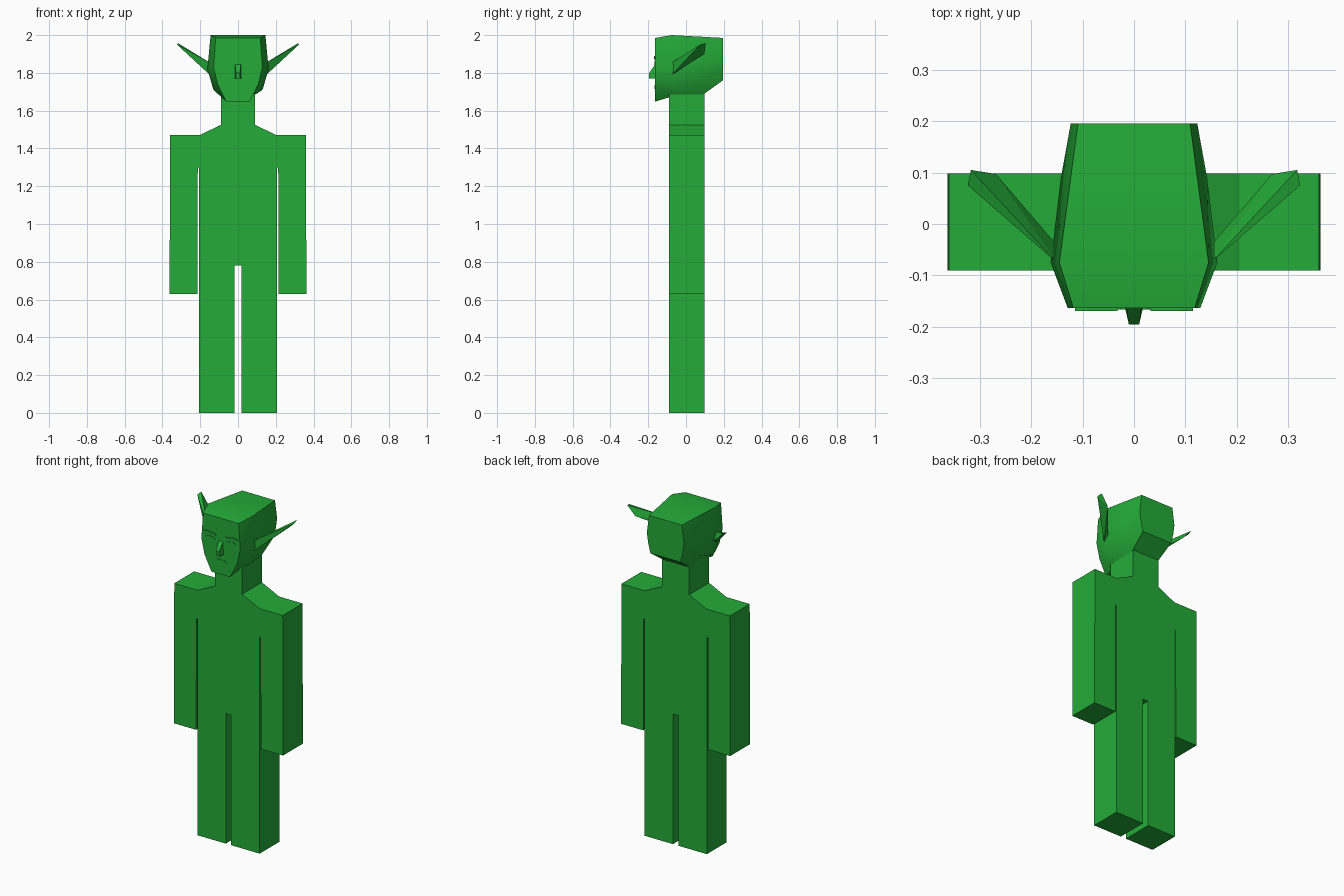
import bpy, bmesh

if "Cube" in bpy.data.objects:
    bpy.data.objects.remove(bpy.data.objects["Cube"])

green = bpy.data.materials.new("leaf_green")
green.diffuse_color = (0.018, 0.41, 0.04, 1)
green.use_nodes = True
green.node_tree.nodes["Principled BSDF"].inputs["Base Color"].default_value = green.diffuse_color


def finish(name, bm, smooth=False):
    bmesh.ops.recalc_face_normals(bm, faces=bm.faces)
    me = bpy.data.meshes.new(name)
    bm.to_mesh(me)
    bm.free()
    me.materials.append(green)
    ob = bpy.data.objects.new(name, me)
    bpy.context.collection.objects.link(ob)
    if smooth:
        bpy.ops.object.select_all(action='DESELECT')
        ob.select_set(True)
        bpy.context.view_layer.objects.active = ob
        bpy.ops.object.shade_smooth_by_angle()
    return ob


def slab(name, pts, y0, y1, smooth=False):
    """Extrude an (x, z) outline from y0 to y1."""
    bm = bmesh.new()
    face = bm.faces.new([bm.verts.new((x, y0, z)) for x, z in pts])
    ext = bmesh.ops.extrude_face_region(bm, geom=[face])["geom"]
    for v in ext:
        if isinstance(v, bmesh.types.BMVert):
            v.co.y = y1
    return finish(name, bm, smooth)


def hull(name, pts):
    bm = bmesh.new()
    for p in pts:
        bm.verts.new(p)
    bmesh.ops.convex_hull(bm, input=bm.verts)
    return finish(name, bm)


def mirrored(half):
    return half + [(-x, z) for x, z in reversed(half)]


# Body: legs, arms, shoulders and neck in one slab
body = [(0.018, 0.78), (0.018, 0), (0.207, 0), (0.207, 1.30), (0.213, 1.30),
        (0.215, 0.63), (0.362, 0.63), (0.36, 1.47), (0.205, 1.47),
        (0.09, 1.525), (0.09, 1.74)]
slab("body", mirrored(body), -0.09, 0.098)

# Head: rings of (x, z) from face to back, bridged
rings = [
    (-0.163, [(0.118, 1.985), (0.129, 1.83), (0.108, 1.74), (0.062, 1.648)]),
    (-0.075, [(0.145, 2.0), (0.162, 1.82), (0.130, 1.71), (0.075, 1.675)]),
    (0.09, [(0.123, 1.991), (0.142, 1.86), (0.120, 1.76), (0.09, 1.685)]),
    (0.195, [(0.109, 1.985), (0.123, 1.88), (0.115, 1.82), (0.10, 1.76)]),
]
bm = bmesh.new()
loops = [[bm.verts.new((x, y, z)) for x, z in mirrored(half)] for y, half in rings]
n = len(loops[0])
for a, b in zip(loops, loops[1:]):
    for i in range(n):
        j = (i + 1) % n
        bm.faces.new((a[i], a[j], b[j], b[i]))
bm.faces.new(loops[0])
bm.faces.new(loops[-1])
finish("head", bm, True)

# Nose wedge
hull("nose", [(s * x, y, z) for s in (-1, 1) for x, y, z in
              [(0.018, -0.16, 1.77), (0.015, -0.16, 1.85),
               (0.010, -0.195, 1.77), (0.010, -0.195, 1.80)]])

# Mouth plate
slab("mouth", mirrored([(0.025, 1.737), (0.037, 1.726), (0.025, 1.715)]), -0.166, -0.16)

for s, side in ((-1, "left"), (1, "right")):
    # Pointed ear, swept back and up
    hull(side + "_ear", [(s * x, y, z) for x, y, z in
         [(0.150, -0.075, 1.79), (0.150, -0.075, 1.855), (0.155, -0.035, 1.82),
          (0.317, 0.105, 1.957), (0.323, 0.075, 1.95), (0.268, 0.097, 1.90)]])
    # Eye and brow plates
    slab(side + "_eye", [(s * x, z) for x, z in
         [(0.034, 1.848), (0.05, 1.858), (0.08, 1.863), (0.102, 1.852),
          (0.08, 1.842), (0.05, 1.838)]], -0.166, -0.16)
    slab(side + "_brow", [(s * x, z) for x, z in
         [(0.032, 1.872), (0.032, 1.88), (0.09, 1.89), (0.115, 1.882), (0.09, 1.882)]],
         -0.169, -0.16)
